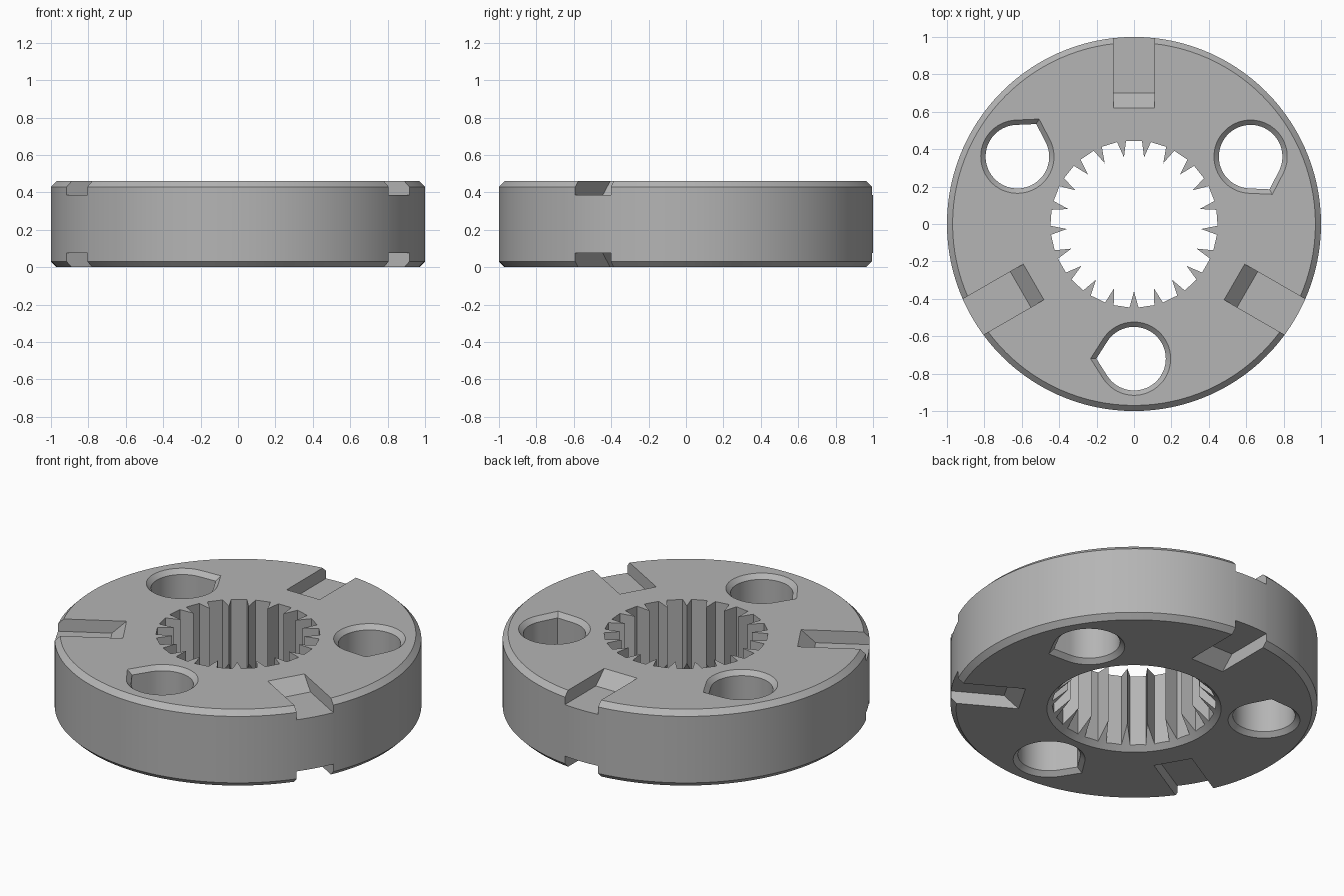
import bpy, bmesh
from math import sin, cos, radians, pi, tau
from mathutils import Matrix

HEIGHT = 0.46
TEETH = 21

old = bpy.data.objects.get("Cube")
if old:
    bpy.data.objects.remove(old)

steel = bpy.data.materials.new("steel_grey")
steel.use_nodes = True
grey = (0.46, 0.46, 0.46, 1)
steel.diffuse_color = grey
steel.node_tree.nodes["Principled BSDF"].inputs["Base Color"].default_value = grey


def polar(r, a):
    return (r * cos(a), r * sin(a))


def circle(n):
    return [polar(1, tau * i / n) for i in range(n)]


def loft(name, outline, levels, place=Matrix()):
    """Stack scaled copies of an outline at (scale, z) levels and cap the ends."""
    bm = bmesh.new()
    rings = [[bm.verts.new((x * s, y * s, z)) for x, y in outline] for s, z in levels]
    n = len(outline)
    for low, high in zip(rings, rings[1:]):
        for i in range(n):
            j = (i + 1) % n
            bm.faces.new((low[i], low[j], high[j], high[i]))
    bm.faces.new(rings[0][::-1])
    bm.faces.new(rings[-1])
    bm.transform(place)
    bmesh.ops.recalc_face_normals(bm, faces=bm.faces)
    mesh = bpy.data.meshes.new(name)
    bm.to_mesh(mesh)
    bm.free()
    mesh.materials.append(steel)
    obj = bpy.data.objects.new(name, mesh)
    bpy.context.collection.objects.link(obj)
    return obj


# Chamfered disc
disc = loft("splined_disc", circle(120),
            [(0.97, 0), (1, 0.03), (1, HEIGHT - 0.03), (0.97, HEIGHT)])
cutters = []

# Splined bore: flat grooves with pointed teeth between them
spline = []
pitch = tau / TEETH
for i in range(TEETH):
    a = pi / 2 + i * pitch
    spline += [polar(0.447, a - pitch * 0.32), polar(0.447, a + pitch * 0.32),
               polar(0.36, a + pitch * 0.5)]
cutters.append(loft("bore_cutter", spline, [(1, -0.1), (1, HEIGHT + 0.1)]))

# Lead-in cone on the underside of the bore
cutters.append(loft("bore_chamfer_cutter", circle(96), [(0.525, -0.05), (0.325, 0.15)]))

# Teardrop holes, chamfered at both ends
half = radians(32.5)
teardrop = [(1 / cos(half), 0)]
teardrop += [polar(1, half + (tau - 2 * half) * i / 48) for i in range(49)]
c = 0.026
hole_levels = [(0.17 + 2 * c, -c), (0.17, c), (0.17, HEIGHT - c), (0.17 + 2 * c, HEIGHT + c)]
for deg in (30, 150, 270):
    place = (Matrix.Rotation(radians(deg), 4, 'Z') @ Matrix.Translation((0.72, 0, 0))
             @ Matrix.Rotation(-pi / 2, 4, 'Z'))
    cutters.append(loft("hole_cutter", teardrop, hole_levels, place))

# Radial slots with sloped inner ends, mirrored top and bottom
slot = [(0.70, 0.385), (1.2, 0.385), (1.2, 0.56), (0.513, 0.56)]
flip = Matrix.Translation((0, 0, HEIGHT)) @ Matrix.Scale(-1, 4, (0, 0, 1))
for deg in (90, 210, 330):
    turn = Matrix.Rotation(radians(deg), 4, 'Z') @ Matrix.Rotation(pi / 2, 4, 'X')
    for side in (Matrix(), flip):
        cutters.append(loft("slot_cutter", slot, [(1, -0.11), (1, 0.11)], side @ turn))

# Cut everything out of the disc
for cutter in cutters:
    cutter.hide_render = True
    mod = disc.modifiers.new(cutter.name, 'BOOLEAN')
    mod.operation = 'DIFFERENCE'
    mod.solver = 'EXACT'
    mod.object = cutter
bpy.context.view_layer.update()
result = bpy.data.meshes.new_from_object(
    disc.evaluated_get(bpy.context.evaluated_depsgraph_get()))
disc.modifiers.clear()
disc.data = result
for cutter in cutters:
    bpy.data.objects.remove(cutter)

# Smooth curved walls, keep machined edges sharp
bpy.ops.object.select_all(action='DESELECT')
disc.select_set(True)
bpy.context.view_layer.objects.active = disc
bpy.ops.object.shade_smooth_by_angle(angle=radians(20))
